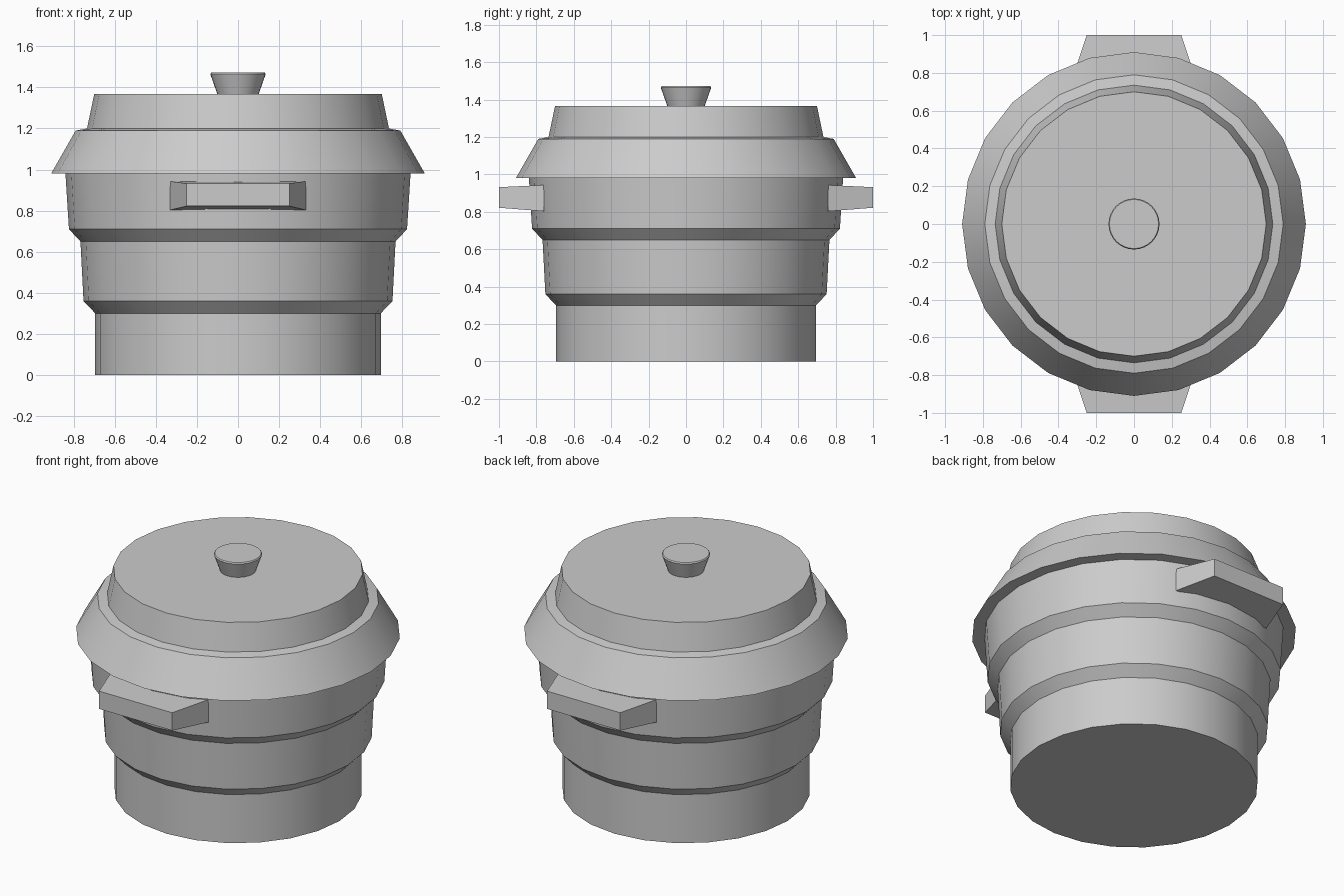
import bpy, bmesh
from math import sin, cos, pi, radians

if "Cube" in bpy.data.objects:
    bpy.data.objects.remove(bpy.data.objects["Cube"])


def finish(name, bm):
    bmesh.ops.recalc_face_normals(bm, faces=bm.faces)
    mesh = bpy.data.meshes.new(name)
    bm.to_mesh(mesh)
    bm.free()
    ob = bpy.data.objects.new(name, mesh)
    bpy.context.collection.objects.link(ob)
    bpy.ops.object.select_all(action='DESELECT')
    ob.select_set(True)
    bpy.context.view_layer.objects.active = ob
    bpy.ops.object.shade_smooth_by_angle(angle=radians(30))
    return ob


def lathe(name, profile, sides=24):
    """Closed solid turned around z from (radius, height) pairs."""
    bm = bmesh.new()
    rings = [[bm.verts.new((r * cos(2 * pi * i / sides), r * sin(2 * pi * i / sides), z))
              for i in range(sides)] for r, z in profile]
    for a, b in zip(rings, rings[1:]):
        for i in range(sides):
            j = (i + 1) % sides
            bm.faces.new((a[i], a[j], b[j], b[i]))
    bm.faces.new(rings[0])
    bm.faces.new(rings[-1])
    return finish(name, bm)


def handle(name, side):
    """Tapered lug narrowing away from the pot wall."""
    bm = bmesh.new()
    ends = []
    for y, hw, z0, z1 in ((0.76, 0.33, 0.803, 0.943), (1.0, 0.25, 0.822, 0.932)):
        ends.append([bm.verts.new((x, side * y, z))
                     for x, z in ((-hw, z0), (hw, z0), (hw, z1), (-hw, z1))])
    a, b = ends
    bm.faces.new(a)
    bm.faces.new(b)
    for i in range(4):
        j = (i + 1) % 4
        bm.faces.new((a[i], a[j], b[j], b[i]))
    return finish(name, bm)


# Stepped pot body
lathe("pot_body", [(0.695, 0), (0.695, 0.30), (0.752, 0.36), (0.767, 0.65),
                   (0.823, 0.71), (0.84, 0.98)])

# Lid with flared brim and raised crown
lathe("lid", [(0.91, 0.98), (0.79, 1.19), (0.735, 1.20), (0.70, 1.367)])

# Knob
lathe("lid_knob", [(0.098, 1.36), (0.135, 1.465), (0.13, 1.472)], 32)

# Front and back handles
handle("front_handle", -1)
handle("back_handle", 1)
